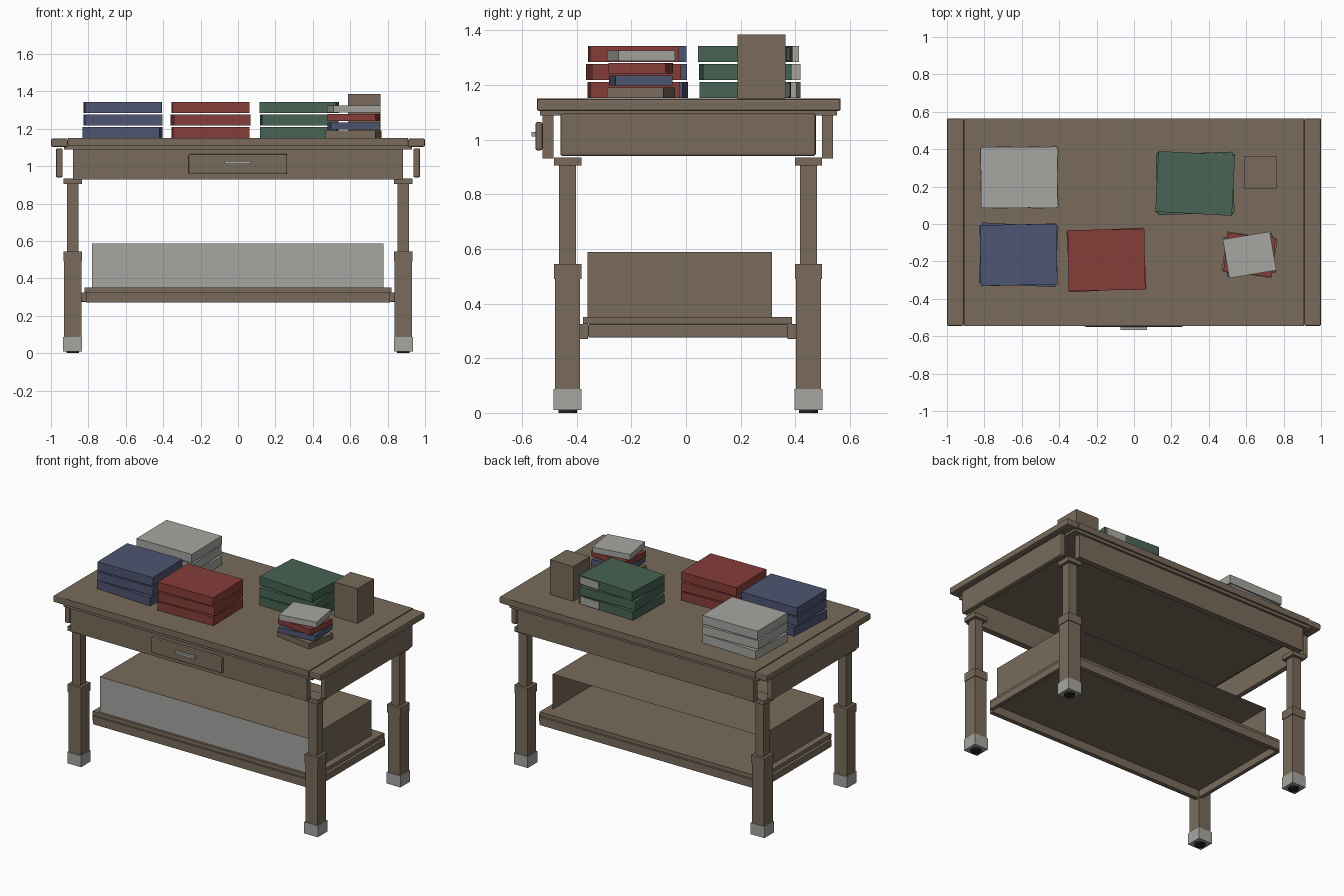
import bpy, bmesh
from math import radians
from mathutils import Matrix, Vector

cube = bpy.data.objects.get("Cube")
if cube:
    bpy.data.objects.remove(cube, do_unlink=True)


def material(name, rgb):
    m = bpy.data.materials.new(name)
    m.use_nodes = True
    m.diffuse_color = (*rgb, 1)
    m.node_tree.nodes["Principled BSDF"].inputs["Base Color"].default_value = (*rgb, 1)
    return m


WOOD = material("brown wood", (0.19, 0.145, 0.105))
GREY = material("light grey", (0.38, 0.38, 0.36))
BLUE = material("blue cover", (0.075, 0.09, 0.165))
RED = material("red cover", (0.24, 0.048, 0.04))
GREEN = material("green cover", (0.065, 0.125, 0.09))
DARK = material("dark rubber", (0.02, 0.02, 0.02))


def finish(name, bm, *mats):
    mesh = bpy.data.meshes.new(name)
    bm.to_mesh(mesh)
    bm.free()
    for m in mats:
        mesh.materials.append(m)
    ob = bpy.data.objects.new(name, mesh)
    bpy.context.collection.objects.link(ob)
    return ob


def box(name, x, y, z, mat, bevel=0.0):
    """Box from (min, max) ranges, with optional rounded edges."""
    bm = bmesh.new()
    bmesh.ops.create_cube(bm, size=1)
    size = Vector(r[1] - r[0] for r in (x, y, z))
    mid = Vector((r[0] + r[1]) / 2 for r in (x, y, z))
    for v in bm.verts:
        v.co = v.co * size
    ob = finish(name, bm, mat)
    ob.location = mid
    if bevel:
        mod = ob.modifiers.new("Rounded edges", "BEVEL")
        mod.width = bevel
        mod.segments = 2
    return ob


def pair(name, x, y, z, mat, bevel=0.0):
    """The same box on the left and right ends."""
    box("left_" + name, x, y, z, mat, bevel)
    box("right_" + name, (-x[1], -x[0]), y, z, mat, bevel)


# Table top with end cleats
box("table_top", (-0.91, 0.91), (-0.545, 0.565), (1.108, 1.15), WOOD)
box("top_underlayer", (-0.93, 0.93), (-0.535, 0.553), (1.088, 1.108), WOOD)
pair("end_cleat", (0.91, 1.0), (-0.545, 0.565), (1.104, 1.148), WOOD, 0.008)

# Aprons, open at the corners
box("front_apron", (-0.882, 0.882), (-0.525, -0.485), (0.93, 1.088), WOOD)
box("back_apron", (-0.882, 0.882), (0.498, 0.537), (0.93, 1.088), WOOD)
pair("end_apron", (0.937, 0.974), (-0.46, 0.475), (0.94, 1.095), WOOD, 0.008)

# Drawer and handle
box("drawer_front", (-0.265, 0.263), (-0.55, -0.525), (0.96, 1.064), WOOD, 0.007)
box("drawer_handle", (-0.073, 0.07), (-0.566, -0.55), (1.011, 1.027), GREY)

# Legs: half width, bottom, top and material of each section
SECTIONS = [
    ("foot", 0.051, 0.01, 0.087, GREY),
    ("lower_post", 0.046, 0.087, 0.49, WOOD),
    ("collar", 0.05, 0.49, 0.545, WOOD),
    ("upper_post", 0.031, 0.545, 0.905, WOOD),
    ("cap", 0.05, 0.905, 0.935, WOOD),
]
for side, cx in (("left", 0.884), ("right", -0.884)):
    for end, cy in (("front", -0.433), ("back", 0.448)):
        for part, h, lo, hi, mat in SECTIONS:
            box(f"{end}_{side}_leg_{part}", (cx - h, cx + h), (cy - h, cy + h), (lo, hi), mat)
        bm = bmesh.new()
        bmesh.ops.create_cone(bm, cap_ends=True, segments=12, radius1=0.034,
                              radius2=0.034, depth=0.012,
                              matrix=Matrix.Translation((cx, cy, 0.006)))
        finish(f"{end}_{side}_foot_pad", bm, DARK)

# Lower shelf on a frame
box("shelf_board", (-0.822, 0.822), (-0.376, 0.388), (0.325, 0.351), WOOD)
box("shelf_front_rail", (-0.812, 0.812), (-0.388, -0.358), (0.27, 0.325), WOOD)
box("shelf_back_rail", (-0.812, 0.812), (0.372, 0.402), (0.27, 0.325), WOOD)
pair("shelf_end_rail", (0.812, 0.84), (-0.358, 0.372), (0.275, 0.325), WOOD, 0.005)

# Storage cover on the shelf: open at the back and underneath, grey front
cover = box("storage_cover", (-0.78, 0.777), (-0.36, 0.314), (0.351, 0.588), WOOD)
cover.data.materials.append(GREY)
bm = bmesh.new()
bm.from_mesh(cover.data)
bm.normal_update()
bmesh.ops.delete(bm, geom=[f for f in bm.faces if f.normal.y > 0.5 or f.normal.z < -0.5],
                 context="FACES")
for f in bm.faces:
    f.material_index = int(f.normal.y < -0.5)
bm.to_mesh(cover.data)
bm.free()

# Upright box on the table
box("upright_box", (0.587, 0.761), (0.188, 0.364), (1.15, 1.385), WOOD)


def book(name, cx, cy, w, d, z, thick, angle, mat):
    ob = box(name, (cx - w / 2, cx + w / 2), (cy - d / 2, cy + d / 2), (z, z + thick), mat)
    ob.rotation_euler.z = radians(angle)
    return ob


# Stacks of large books: centre and turn of each book from the bottom up
STACKS = [
    ("blue", BLUE, -0.617, -0.165, (-3, 1.5, 1)),
    ("red", RED, -0.147, -0.192, (1.5, 3, 1)),
    ("green", GREEN, 0.327, 0.217, (-1.5, 2, -3)),
    ("grey", GREY, -0.614, 0.249, (-2, 2, 0.5)),
]
for colour, mat, cx, cy, turns in STACKS:
    for i, turn in enumerate(turns):
        z = 1.152 + i * 0.066
        ob = book(f"{colour}_book_{i + 1}", cx, cy, 0.41, 0.325, z, 0.058, turn, mat)
        # Pale labels on the back of two green books
        if colour == "green" and i != 1:
            label = box(f"book_label_{i + 1}", (0.05, 0.19), (0.161, 0.166),
                        (-0.024, 0.024), GREY)
            label.parent = ob

# Stack of small books
for i, (colour, mat, w, d, turn) in enumerate([
        ("brown", WOOD, 0.27, 0.21, -9), ("blue", BLUE, 0.26, 0.21, 5),
        ("red", RED, 0.26, 0.21, -6), ("grey", GREY, 0.255, 0.21, 9.5)]):
    book(f"small_{colour}_book", 0.618, -0.165, w, d, 1.152 + i * 0.045, 0.038, turn, mat)
